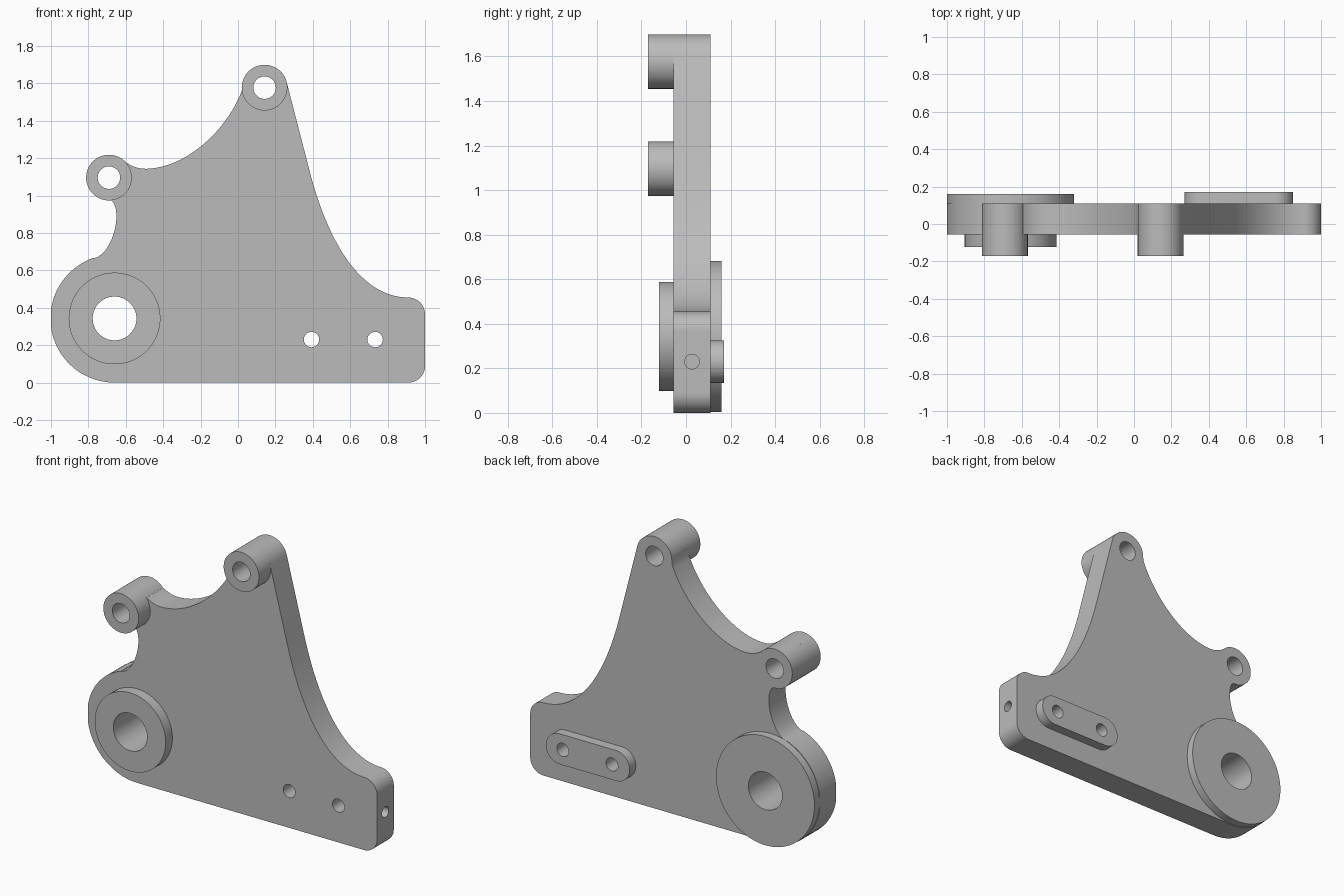
import bpy
import bmesh
from math import cos, sin, radians
from mathutils import Vector
from mathutils.geometry import interpolate_bezier

if "Cube" in bpy.data.objects:
    bpy.data.objects.remove(bpy.data.objects["Cube"], do_unlink=True)

grey = bpy.data.materials.new("machined_grey")
grey.use_nodes = True
grey.diffuse_color = (0.5, 0.5, 0.5, 1)
grey.node_tree.nodes["Principled BSDF"].inputs["Base Color"].default_value = (0.5, 0.5, 0.5, 1)

FRONT, BACK = -0.055, 0.11          # plate faces
PIVOT = (-0.66, 0.343)
TOP = (0.142, 1.577)
SIDE = (-0.69, 1.096)
SCREWS = [(0.393, 0.23), (0.733, 0.23)]
BOSS_R = 0.122


def arc(centre, r, start, end):
    n = max(4, round(abs(end - start) / 4))
    angles = [radians(start + (end - start) * i / n) for i in range(n + 1)]
    return [(centre[0] + r * cos(a), centre[1] + r * sin(a)) for a in angles]


def circle(centre, r):
    return arc(centre, r, 0, 360)[:-1]


def bezier(*controls, n=24):
    pts = interpolate_bezier(*[Vector(c) for c in controls], n)
    return [(p.x, p.y) for p in pts]


def prism(name, outline, y0, y1):
    """Extrude an x-z outline from y0 to y1."""
    clean = []
    for p in outline:
        if not clean or (Vector(p) - Vector(clean[-1])).length > 0.002:
            clean.append(p)
    bm = bmesh.new()
    face = bm.faces.new([bm.verts.new((x, y0, z)) for x, z in clean])
    ext = bmesh.ops.extrude_face_region(bm, geom=[face])
    moved = [v for v in ext["geom"] if isinstance(v, bmesh.types.BMVert)]
    bmesh.ops.translate(bm, verts=moved, vec=(0, y1 - y0, 0))
    bmesh.ops.recalc_face_normals(bm, faces=bm.faces)
    mesh = bpy.data.meshes.new(name)
    bm.to_mesh(mesh)
    bm.free()
    mesh.materials.append(grey)
    ob = bpy.data.objects.new(name, mesh)
    bpy.context.collection.objects.link(ob)
    return ob


def drill(ob, cutters):
    """Cut the holes, bake the result and shade it."""
    for c in cutters:
        mod = ob.modifiers.new(c.name, "BOOLEAN")
        mod.operation, mod.solver, mod.object = "DIFFERENCE", "EXACT", c
    bpy.context.view_layer.update()
    evaluated = ob.evaluated_get(bpy.context.evaluated_depsgraph_get())
    baked = bpy.data.meshes.new_from_object(evaluated)
    ob.modifiers.clear()
    ob.data = baked
    bpy.ops.object.select_all(action="DESELECT")
    ob.select_set(True)
    bpy.context.view_layer.objects.active = ob
    bpy.ops.object.shade_smooth_by_angle(angle=radians(30))


# Plate silhouette, anticlockwise from the bottom of the pivot lobe
outline = (
    arc((0.91, 0.09), 0.09, -90, 0)
    + arc((0.91, 0.365), 0.09, 0, 86)
    + bezier((0.9, 0.455), (0.64, 0.465), (0.47, 0.78), (0.378, 1.15))
    + arc(TOP, BOSS_R, 15, 170)
    + bezier((0.02, 1.56), (-0.05, 1.37), (-0.26, 1.15), (-0.49, 1.143))
    + bezier((-0.49, 1.143), (-0.54, 1.143), (-0.57, 1.16), (-0.593, 1.174), n=8)
    + arc(SIDE, BOSS_R, 39, 275)
    + bezier((-0.68, 0.973), (-0.66, 0.965), (-0.65, 0.93), (-0.65, 0.89), n=8)
    + bezier((-0.65, 0.89), (-0.65, 0.8), (-0.70, 0.68), (-0.77, 0.665))
    + arc(PIVOT, 0.343, 109, 270)
)
# Keep the pivot lobe inside the overall width
outline = [(max(x, -1.0), z) for x, z in outline]
plate = prism("plate", outline, FRONT, BACK)

# Raised bosses and pads
pivot_collar = prism("pivot_front_collar", circle(PIVOT, 0.245), -0.122, FRONT)
pivot_disc = prism("pivot_back_disc", circle(PIVOT, 0.34), BACK, 0.16)
top_boss = prism("top_boss", circle(TOP, BOSS_R), -0.17, FRONT)
side_boss = prism("side_boss", circle(SIDE, BOSS_R), -0.17, FRONT)
pad_outline = arc((0.755, 0.23), 0.095, -90, 90) + arc((0.365, 0.23), 0.095, 90, 270)
screw_pad = prism("screw_pad", pad_outline, BACK, 0.17)

# Hole cutters
pivot_cut = prism("pivot_cutter", circle(PIVOT, 0.117), -0.5, 0.5)
top_cut = prism("top_cutter", circle(TOP, 0.06), -0.5, 0.5)
side_cut = prism("side_cutter", circle(SIDE, 0.06), -0.5, 0.5)
screw_cuts = [prism("screw_cutter", circle(c, 0.041), -0.5, 0.5) for c in SCREWS]
end_cut = prism("end_cutter", circle((0, 0), 0.033), -0.15, 0.15)
end_cut.rotation_euler.z = radians(90)
end_cut.location = (1.0, 0.027, 0.23)
cutters = [pivot_cut, top_cut, side_cut, end_cut] + screw_cuts

drill(plate, cutters)
drill(pivot_collar, [pivot_cut])
drill(pivot_disc, [pivot_cut])
drill(top_boss, [top_cut])
drill(side_boss, [side_cut])
drill(screw_pad, screw_cuts)

for c in cutters:
    bpy.data.objects.remove(c, do_unlink=True)
